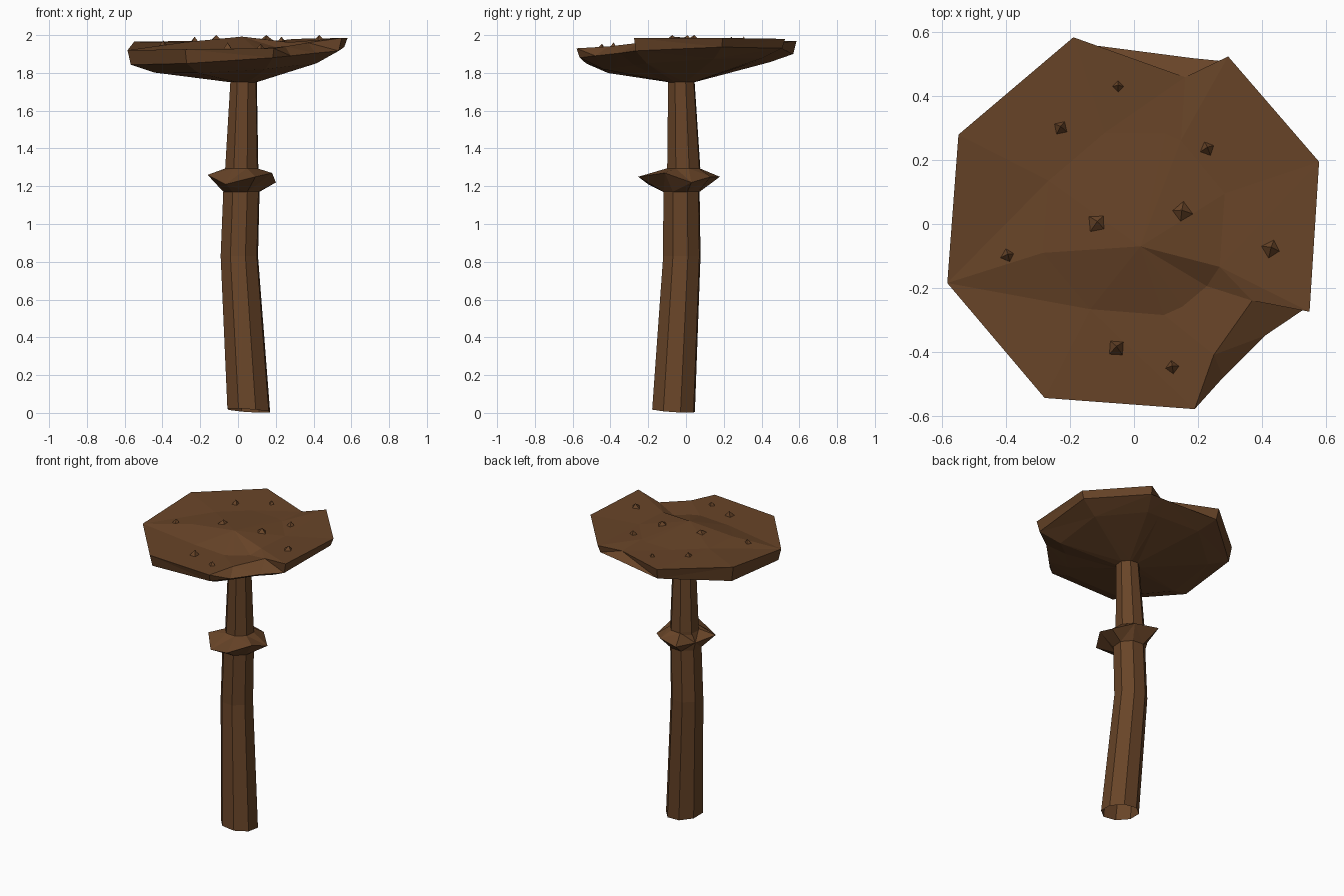
import bpy, bmesh
from math import cos, sin, radians, atan2
from mathutils import Vector
from mathutils.bvhtree import BVHTree

if "Cube" in bpy.data.objects:
    bpy.data.objects.remove(bpy.data.objects["Cube"])

brown = bpy.data.materials.new("bark brown")
brown.use_nodes = True
COLOUR = (0.138, 0.058, 0.021, 1)
brown.diffuse_color = COLOUR
brown.node_tree.nodes["Principled BSDF"].inputs["Base Color"].default_value = COLOUR

ANGLES = [radians(18 + 45 * k) for k in range(8)]


def finish(bm, name):
    """Turn a bmesh into a flat-shaded object."""
    mesh = bpy.data.meshes.new(name)
    bm.to_mesh(mesh)
    bm.free()
    mesh.materials.append(brown)
    obj = bpy.data.objects.new(name, mesh)
    bpy.context.collection.objects.link(obj)
    return obj


def loft(rings, tip=None):
    """Join rings of points, bottom to top, optionally closing on a tip."""
    bm = bmesh.new()
    rows = [[bm.verts.new(p) for p in ring] for ring in rings]
    n = len(rows[0])
    for low, high in zip(rows, rows[1:]):
        for i in range(n):
            j = (i + 1) % n
            bm.faces.new((low[i], low[j], high[j], high[i]))
    if tip:
        top = bm.verts.new(tip)
        for i in range(n):
            bm.faces.new((rows[-1][i], rows[-1][(i + 1) % n], top))
    bmesh.ops.triangulate(bm, faces=[f for f in bm.faces if len(f.verts) > 3])
    return bm


def octagon(x, y, z, r, tilt=0):
    return [(x + r * cos(a), y + r * sin(a), z - tilt * r * (cos(a) + sin(a)))
            for a in ANGLES]


# Bent stem, open at the foot
finish(loft([
    octagon(0.057, -0.066, 0.012, 0.119, 0.07),
    octagon(0.007, -0.022, 0.83, 0.104),
    octagon(0.018, -0.024, 1.17, 0.101),
    octagon(0.02, -0.012, 1.3, 0.092),
    octagon(0.03, -0.025, 1.77, 0.073),
]), "stem")

# Ragged collar with a gap at the back
ragged = [(0.19, 1.22), (0.18, 1.25), (0.22, 1.25), (0.12, 1.23),
          (0.19, 1.26), (0.19, 1.21), (0.235, 1.25), (0.18, 1.27)]
finish(loft([
    octagon(0.018, -0.024, 1.17, 0.1),
    [(0.02 + r * cos(a), -0.03 + r * sin(a), z) for a, (r, z) in zip(ANGLES, ragged)],
    octagon(0.02, -0.014, 1.295, 0.09),
]), "collar")

# Cap: upper rim, with two torn notches
rim = [(0.58, 0.195, 1.985), (0.295, 0.525, 1.98), (0.16, 0.46, 1.955),
       (-0.19, 0.585, 1.97), (-0.55, 0.28, 1.965), (-0.585, -0.185, 1.92),
       (-0.28, -0.545, 1.925), (0.19, -0.58, 1.93), (0.25, -0.41, 1.94),
       (0.37, -0.24, 1.96), (0.55, -0.275, 1.985)]
torn = {2: (0.18, 0.52), 8: (0.28, -0.48), 9: (0.41, -0.35)}
low_rim, under, root, dish = [], [], [], []
for i, (x, y, z) in enumerate(rim):
    lx, ly = torn.get(i, (x * 0.97, y * 0.97))
    low_rim.append((lx, ly, 1.89 + 0.07 * lx + 0.04 * ly))
    ux, uy = lx * 0.78, ly * 0.78
    under.append((ux, uy, 1.838 + 0.062 * (ux + uy)))
    a = atan2(ly, lx)
    root.append((0.03 + 0.07 * cos(a), -0.025 + 0.07 * sin(a), 1.75))
    dish.append((0.3 * cos(a), 0.3 * sin(a), 1.928 if sin(a) < -0.6 else 1.962))
cap = loft([root, under, low_rim, rim, dish], (0.02, -0.07, 1.992))
surface = BVHTree.FromBMesh(cap)
finish(cap, "cap")

# Small thorny warts on the cap
warts = [(-0.05, 0.43, 0.024), (-0.23, 0.3, 0.03), (0.23, 0.235, 0.03),
         (0.15, 0.035, 0.042), (-0.115, 0, 0.042), (-0.395, -0.1, 0.028),
         (0.43, -0.08, 0.038), (-0.055, -0.39, 0.036), (0.12, -0.45, 0.028)]
bm = bmesh.new()
for n, (x, y, r) in enumerate(warts):
    z = surface.ray_cast(Vector((x, y, 3)), Vector((0, 0, -1)))[0].z
    base = [bm.verts.new((x + r * cos(n + k * radians(90)),
                          y + r * sin(n + k * radians(90)), z - 0.008))
            for k in range(4)]
    peak = bm.verts.new((x, y + r * 0.2, min(z + 0.9 * r, 2.0)))
    for k in range(4):
        bm.faces.new((base[k], base[(k + 1) % 4], peak))
finish(bm, "warts")
